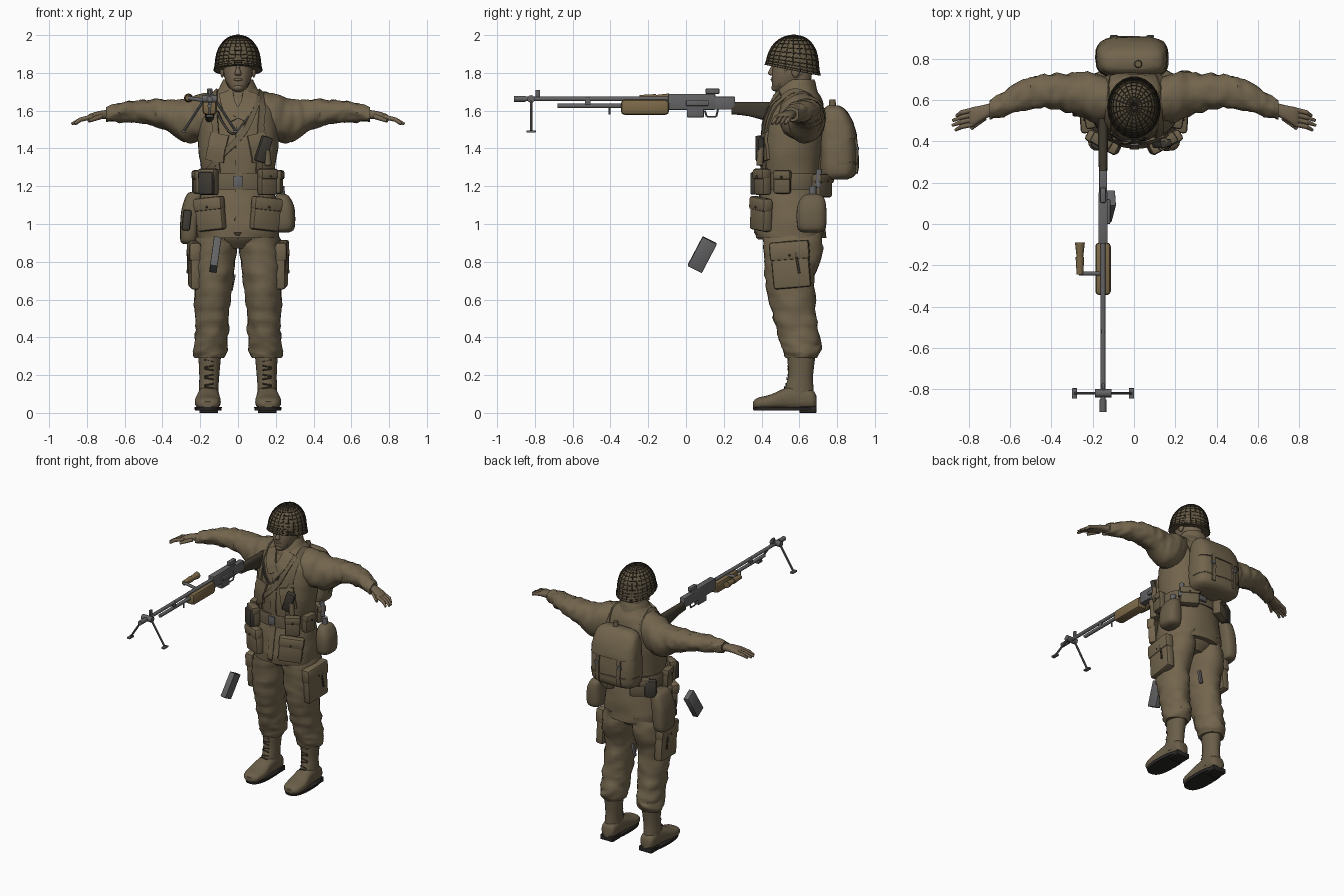
import bpy, bmesh, math
from mathutils import Vector, Matrix, Euler, noise
from mathutils.bvhtree import BVHTree

if "Cube" in bpy.data.objects:
    bpy.data.objects.remove(bpy.data.objects["Cube"])


def material(name, *rgb):
    m = bpy.data.materials.new(name)
    m.use_nodes = True
    m.diffuse_color = (*rgb, 1)
    m.node_tree.nodes["Principled BSDF"].inputs["Base Color"].default_value = (*rgb, 1)
    return m


cloth = material("olive cloth", .17, .13, .075)
web = material("canvas webbing", .145, .112, .066)
skin = material("skin", .175, .13, .08)
steel_cap = material("helmet olive", .13, .1, .058)
net = material("net brown", .05, .04, .025)
dark = material("dark leather", .05, .044, .035)
metal = material("gun metal", .125, .125, .13)
wood = material("wood", .2, .14, .065)
stock_wood = material("dark wood", .05, .042, .028)
rubber = material("sole black", .022, .02, .018)
made = []


def finish(bm, name, mat, s=1):
    """Turn a bmesh into an object, flipping x when s is -1."""
    bmesh.ops.scale(bm, vec=(s, 1, 1), verts=bm.verts)
    bmesh.ops.recalc_face_normals(bm, faces=bm.faces)
    me = bpy.data.meshes.new(name)
    bm.to_mesh(me)
    bm.free()
    me.materials.append(mat)
    ob = bpy.data.objects.new(name, me)
    bpy.context.collection.objects.link(ob)
    made.append(ob)
    return ob


def spline(rows, steps):
    """Catmull-Rom interpolation of equal-length rows."""
    out = []
    for i in range(len(rows) - 1):
        a, b, c, d = (rows[min(max(i + k, 0), len(rows) - 1)] for k in (-1, 0, 1, 2))
        for j in range(steps):
            t = j / steps
            out.append([q + .5 * t * (r - p + t * (2 * p - 5 * q + 4 * r - e + t * (3 * (q - r) + e - p)))
                        for p, q, r, e in zip(a, b, c, d)])
    return out + [list(rows[-1])]


def loft(name, mat, axis, rows, s=1, power=2.0, fold=0.0, seg=28, steps=4, shape=None):
    """Rings along an axis; each row is position, two centres, two radii."""
    bm, k = bmesh.new(), "XYZ".index(axis)
    u, v = [i for i in range(3) if i != k]
    rings = []
    for pos, cu, cv, ru, rv in spline(rows, steps):
        ring = []
        for i in range(seg):
            a = math.tau * i / seg
            ca, sa = math.cos(a), math.sin(a)
            p = Vector()
            p[k] = pos
            du = math.copysign(abs(ca) ** (2 / power), ca)
            dv = math.copysign(abs(sa) ** (2 / power), sa)
            f = Vector((pos * 9 + cu * 9 + ca, sa, pos * 15))
            grow = fold * (noise.noise(f * 1.3) + .6 * noise.noise(f * 3))
            p[u], p[v] = cu + du * (ru + grow), cv + dv * (rv + grow)
            ring.append(bm.verts.new(shape(p) if shape else p))
        rings.append(ring)
    for a, b in zip(rings, rings[1:]):
        for i in range(seg):
            bm.faces.new((a[i], a[i - 1], b[i - 1], b[i]))
    bm.faces.new(rings[0])
    bm.faces.new(rings[-1])
    return finish(bm, name, mat, s)


def box(name, mat, at, size, rot=(0, 0, 0), s=1, bevel=.25):
    bm = bmesh.new()
    bmesh.ops.create_cube(bm, size=1, matrix=Matrix.Diagonal((*size, 1)))
    bmesh.ops.bevel(bm, geom=bm.edges[:], offset=min(size) * bevel, segments=2, affect='EDGES', profile=.5)
    bm.transform(Matrix.Translation(at) @ Euler(rot).to_matrix().to_4x4())
    return finish(bm, name, mat, s)


def tube(name, mat, a, b, r, r2=None, s=1, seg=12):
    a, b = Vector(a), Vector(b)
    turn = (b - a).to_track_quat('Z', 'Y').to_matrix().to_4x4()
    bm = bmesh.new()
    bmesh.ops.create_cone(bm, cap_ends=True, segments=seg, radius1=r, radius2=r if r2 is None else r2,
                          depth=(b - a).length, matrix=Matrix.Translation((a + b) / 2) @ turn)
    return finish(bm, name, mat, s)


def ball(name, mat, at, size, s=1):
    bm = bmesh.new()
    bmesh.ops.create_uvsphere(bm, u_segments=16, v_segments=10, radius=1,
                              matrix=Matrix.Translation(at) @ Matrix.Diagonal((*size, 1)))
    return finish(bm, name, mat, s)


def strap(name, mat, over, pts, width, thick=.008):
    """Flat band laid over the surface of another part."""
    me = over.data
    tree = BVHTree.FromPolygons([v.co for v in me.vertices], [p.vertices for p in me.polygons])
    path = [Vector(p) for p in spline(pts, 8)]
    hits = [tree.find_nearest(p)[:2] for p in path]
    bm, prev = bmesh.new(), None
    for i, (loc, n) in enumerate(hits):
        way = path[min(i + 1, len(path) - 1)] - path[max(i - 1, 0)]
        side = way.cross(n).normalized() * width / 2
        ring = [bm.verts.new(loc + side * e + n * h) for e, h in ((-1, -.004), (1, -.004), (1, thick), (-1, thick))]
        if prev:
            for j in range(4):
                bm.faces.new((prev[j], prev[j - 1], ring[j - 1], ring[j]))
        else:
            bm.faces.new(ring)
        prev = ring
    bm.faces.new(prev)
    return finish(bm, name, mat)


def pocket(name, mat, at, size, rot, s=1):
    """Pouch with an overhanging flap and a stud."""
    box(name, mat, at, size, rot, s)
    turn = Euler(rot).to_matrix()
    top = Vector(at) + turn @ Vector((0, -.006, size[2] * .33))
    box(name + "_flap", mat, top, (size[0] * 1.06, size[1] * 1.05, size[2] * .42), rot, s)
    ball(name + "_stud", net, top + turn @ Vector((0, -size[1] * .53, -size[2] * .1)), (.006,) * 3, s)


# Head and face
loft("neck", skin, 'Z', [(1.62, 0, .6, .07, .075), (1.72, 0, .59, .062, .07), (1.82, 0, .59, .065, .08)])
loft("head", skin, 'Z', [(1.7, 0, .505, .025, .03), (1.725, 0, .527, .052, .07), (1.78, 0, .55, .073, .096),
                         (1.84, 0, .56, .08, .1), (1.9, 0, .565, .08, .1)], power=2.2)
loft("nose", skin, 'Z', [(1.785, 0, .46, .014, .01), (1.797, 0, .455, .018, .021), (1.82, 0, .46, .011, .017),
                         (1.85, 0, .47, .009, .012)], seg=12)
ball("lips", skin, (0, .46, 1.765), (.026, .012, .008))
ball("chin", skin, (0, .475, 1.722), (.03, .024, .02))
for s in (1, -1):
    ball("eye", dark, (.031, .472, 1.842), (.013, .008, .005), s)
    ball("brow", net, (.032, .47, 1.86), (.021, .009, .004), s)
    ball("ear", skin, (.083, .58, 1.81), (.012, .022, .035), s)
    tube("chin_strap", web, (.08, .54, 1.84), (.045, .49, 1.725), .006, s=s)


# Helmet with a net of thin cords
def tilt(p):
    p.z += .2 * (.57 - p.y) * min(1, max(0, (1.98 - p.z) / .16))
    return p


dome = [(1.815, 0, .565, .126, .146), (1.84, 0, .565, .119, .138), (1.88, 0, .567, .115, .132),
        (1.93, 0, .57, .1, .115), (1.97, 0, .57, .07, .082), (1.99, 0, .57, .038, .045), (1.998, 0, .57, .004, .004)]
loft("helmet", steel_cap, 'Z', dome, shape=tilt)
cords = loft("helmet_net", net, 'Z', dome, shape=tilt, seg=22, steps=2)
wire = cords.modifiers.new("cords", 'WIREFRAME')
wire.thickness, wire.offset = .005, 1

# Jacket, collar, belt and hips
jacket = loft("jacket", cloth, 'Z', [
    (.925, 0, .555, .215, .185), (1, 0, .555, .22, .186), (1.13, 0, .56, .2, .17), (1.23, 0, .56, .188, .155),
    (1.36, 0, .56, .205, .165), (1.5, 0, .575, .215, .165), (1.6, 0, .585, .2, .15), (1.67, 0, .595, .15, .12),
    (1.72, 0, .595, .1, .09), (1.75, 0, .595, .08, .08)], power=2.3, fold=.006, seg=40)
loft("collar", cloth, 'Z', [(1.66, 0, .59, .125, .12), (1.71, 0, .59, .105, .105), (1.765, 0, .6, .078, .08)], fold=.005)
loft("hips", cloth, 'Z', [(.87, 0, .56, .1, .1), (.93, 0, .56, .18, .155), (1, 0, .56, .19, .16)])
loft("belt", web, 'Z', [(1.185, 0, .56, .202, .17), (1.19, 0, .56, .206, .172), (1.26, 0, .56, .205, .171),
                        (1.265, 0, .56, .2, .168)], power=2.3, steps=2)
box("buckle", metal, (0, .386, 1.225), (.05, .012, .06))
strap("front_placket", cloth, jacket, [(0, .4, .94), (.005, .4, 1.2), (.01, .4, 1.6)], .04, .006)
for s in (1, -1):
    strap("lapel", cloth, jacket, [(.07 * s, .48, 1.71), (.05 * s, .42, 1.64), (.01 * s, .4, 1.56)], .075, .012)
    strap("suspender", web, jacket, [(.12 * s, .4, 1.27), (.13 * s, .4, 1.5), (.12 * s, .57, 1.7), (.1 * s, .73, 1.5),
                                     (.08 * s, .73, 1.27)], .035)
    strap("chest_pocket", cloth, jacket, [(.13 * s, .4, 1.33), (.1 * s, .4, 1.48)], .1, .012)
    pocket("skirt_pocket", cloth, (.145, .398, 1.05), (.16, .055, .17), (0, .1, .5), s)
    pocket("belt_pouch", web, (.155, .405, 1.22), (.1, .055, .135), (0, 0, .55), s)
    pocket("side_pouch", web, (.208, .51, 1.22), (.09, .05, .12), (0, 0, 1.4), s)
    pocket("rear_pouch", web, (.13, .72, 1.2), (.13, .06, .12), (0, 0, 2.6), s)
strap("cross_strap", web, jacket, [(.11, .5, 1.68), (.04, .4, 1.5), (-.1, .4, 1.35), (-.19, .47, 1.25)], .03, .012)
strap("sling", dark, jacket, [(-.12, .42, 1.6), (-.03, .4, 1.48), (.06, .4, 1.58)], .012, .014)
box("chest_holster", dark, (.135, .39, 1.395), (.06, .035, .14), (.1, .3, .3))
box("dark_pouch", dark, (-.165, .375, 1.215), (.085, .04, .12), (0, 0, -.5))
tube("chest_lamp", web, (.16, .39, 1.31), (.145, .4, 1.46), .018)

# Canteen, hip bag, spade and other belt gear
loft("canteen", web, 'Z', [(.955, .24, .665, .03, .045), (.98, .245, .665, .055, .075), (1.08, .245, .665, .055, .078),
                           (1.14, .235, .67, .04, .06), (1.16, .23, .67, .02, .025)], power=2.6)
tube("canteen_cap", metal, (.23, .67, 1.15), (.225, .67, 1.2), .02)
tube("tool_handle", metal, (.19, .7, 1.19), (.18, .705, 1.29), .016)
box("rear_buckle", metal, (.06, .735, 1.225), (.12, .02, .05))
loft("hip_bag", web, 'Z', [(.895, -.26, .62, .03, .05), (.92, -.26, .62, .046, .085), (1.06, -.25, .62, .052, .09),
                           (1.15, -.23, .62, .045, .08), (1.17, -.22, .62, .03, .06)], power=3)
box("hip_case", dark, (-.272, .56, 1.02), (.045, .08, .11), (0, .1, 0))
box("rear_case", dark, (-.2, .69, 1.2), (.08, .06, .12), (0, 0, .6))
box("knife_tip", metal, (-.03, .64, .69), (.02, .02, .09), (0, .2, 0))

# Backpack
pack = loft("backpack", cloth, 'Z', [
    (1.235, -.01, .79, .13, .06), (1.27, -.01, .805, .17, .095), (1.4, -.01, .805, .175, .1), (1.52, -.01, .795, .165, .085),
    (1.59, -.01, .785, .145, .06), (1.62, -.01, .78, .1, .03)], power=3.2, fold=.005)
loft("pack_flap", cloth, 'Z', [(1.45, -.01, .807, .173, .1), (1.52, -.01, .8, .17, .093), (1.6, -.01, .788, .15, .062),
                               (1.628, -.01, .78, .1, .03)], power=3.2, fold=.004)
for x in (-.1, .08):
    strap("pack_strap", web, pack, [(x, .95, 1.5), (x, .95, 1.38), (x, .93, 1.26)], .026, .01)
    box("pack_buckle", metal, (x, .908, 1.4), (.032, .014, .022))
strap("pack_seam", web, pack, [(-.19, .8, 1.32), (-.15, .93, 1.32), (.13, .93, 1.32), (.17, .8, 1.32)], .012, .004)
tube("pack_roll", web, (.02, .775, 1.6), (.02, .775, 1.66), .022, .016)

# Arms and hands
for s in (1, -1):
    loft("sleeve", cloth, 'X', [
        (.09, .6, 1.6, .09, .1), (.18, .61, 1.572, .118, .125), (.27, .63, 1.548, .108, .118), (.36, .64, 1.572, .09, .088),
        (.45, .64, 1.59, .082, .07), (.55, .618, 1.598, .074, .06), (.63, .585, 1.59, .06, .05), (.7, .555, 1.58, .046, .038)],
        s, fold=.011, steps=6)
    loft("palm", skin, 'X', [(.68, .56, 1.58, .03, .025), (.73, .54, 1.577, .036, .022), (.78, .52, 1.567, .046, .018),
                             (.8, .515, 1.56, .04, .012)], s, power=2.5, seg=16)
    for i in range(4):
        y, reach = .485 + .023 * i, (.075, .09, .088, .07)[i]
        knuckle, tip = Vector((.835, y - .014, 1.552)), (.79 + reach, y - .03, 1.53)
        tube("finger", skin, (.775, y, 1.567), knuckle, .0125, .0115, s)
        tube("fingertip", skin, knuckle, tip, .0115, .007, s)
        ball("knuckle", skin, knuckle, (.0115,) * 3, s)
    tube("thumb", skin, (.725, .515, 1.57), (.79, .462, 1.545), .015, .009, s)

# Trousers with thigh pockets, and boots
for s in (1, -1):
    loft("trouser_leg", cloth, 'Z', [
        (.29, .148, .61, .075, .08), (.335, .145, .612, .09, .103), (.42, .14, .595, .088, .11), (.55, .136, .567, .093, .12),
        (.7, .13, .55, .102, .13), (.85, .122, .565, .112, .155), (.97, .1, .565, .1, .16)], s, fold=.012, steps=6)
    pocket("thigh_pocket", cloth, (.228, .555, .78), (.2, .06, .24), (0, -.08, 1.5), s)
    tube("pocket_cord", net, (.262, .58, .85), (.266, .6, .74), .006, s=s)
    loft("boot_shaft", web, 'Z', [(.06, .155, .6, .055, .08), (.13, .155, .6, .052, .075), (.2, .152, .607, .053, .066),
                                  (.3, .15, .61, .06, .075)], s)
    loft("boot_foot", web, 'Y', [
        (.355, .16, .045, .03, .015), (.38, .16, .05, .058, .03), (.45, .16, .058, .069, .04), (.53, .157, .075, .06, .058),
        (.6, .155, .08, .055, .065), (.67, .155, .07, .05, .05), (.69, .155, .06, .03, .03)], s, power=2.5)
    loft("boot_sole", rubber, 'Z', [(.012, .158, .52, .07, .163), (.032, .158, .52, .073, .167)], s, power=2.6, steps=1)
    box("boot_heel", rubber, (.155, .645, .017), (.1, .09, .034), s=s, bevel=.1)
    for i in range(7):
        z = .13 + .024 * i
        y = .523 + .018 * min(i, 3) / 3
        tube("boot_lace", net, (.13, y, z), (.178, y, z + .008 * (-1) ** i), .004, s=s, seg=6)

# Machine rifle: x is shared by all its parts
gx = -.15
tube("barrel", metal, (gx, -.91, 1.662), (gx, -.05, 1.662), .012)
tube("muzzle", metal, (gx, -.91, 1.662), (gx, -.85, 1.662), .016)
tube("gas_tube", metal, (gx, -.68, 1.625), (gx, -.3, 1.625), .012)
box("front_sight", metal, (gx, -.785, 1.69), (.014, .025, .04))
box("gas_block", metal, (gx, -.52, 1.645), (.02, .03, .055))
tube("sling_ring", metal, (gx, -.405, 1.615), (gx, -.405, 1.58), .005)
box("handguard", wood, (gx, -.217, 1.618), (.075, .255, .08))
box("receiver", metal, (gx, .03, 1.647), (.045, .25, .085), bevel=.12)
box("receiver_rear", metal, (gx, .2, 1.64), (.04, .12, .07), bevel=.15)
box("bolt_cover", metal, (gx + .025, .06, 1.64), (.02, .12, .03))
box("rear_sight", metal, (gx, .14, 1.703), (.03, .075, .03))
box("magazine_well", metal, (gx, .05, 1.59), (.038, .09, .05), bevel=.1)
for a, b in (((.1, 1.6), (.11, 1.568)), ((.11, 1.568), (.16, 1.568)), ((.16, 1.568), (.17, 1.61))):
    tube("trigger_guard", metal, (gx, *a), (gx, *b), .005, seg=8)
loft("stock", stock_wood, 'Y', [(.24, gx, 1.613, .02, .032), (.33, gx, 1.608, .022, .037), (.43, gx, 1.595, .025, .05),
                                (.55, gx, 1.585, .025, .06)], power=2.8)
tube("carry_arm", metal, (gx, -.24, 1.65), (-.265, -.24, 1.667), .01)
tube("carry_grip", wood, (-.262, -.245, 1.667), (-.262, -.16, 1.667), .016, .021)
tube("carry_grip_end", wood, (-.262, -.16, 1.667), (-.262, -.09, 1.667), .016, .024)
tube("bipod_hub", metal, (gx - .04, -.82, 1.662), (gx + .04, -.82, 1.662), .02)
for d in (-1, 1):
    tube("bipod_leg", metal, (gx + .025 * d, -.82, 1.665), (gx + .135 * d, -.82, 1.495), .007, seg=8)
    box("bipod_foot", metal, (gx + .138 * d, -.82, 1.49), (.025, .05, .012))

# Loose magazine hanging in front of the thigh
box("magazine", metal, (-.12, .086, .838), (.04, .085, .175), (-.48, .14, 0), bevel=.1)

bpy.ops.object.select_all(action='DESELECT')
for ob in made:
    ob.select_set(True)
bpy.context.view_layer.objects.active = made[0]
bpy.ops.object.shade_smooth_by_angle(angle=math.radians(40))
